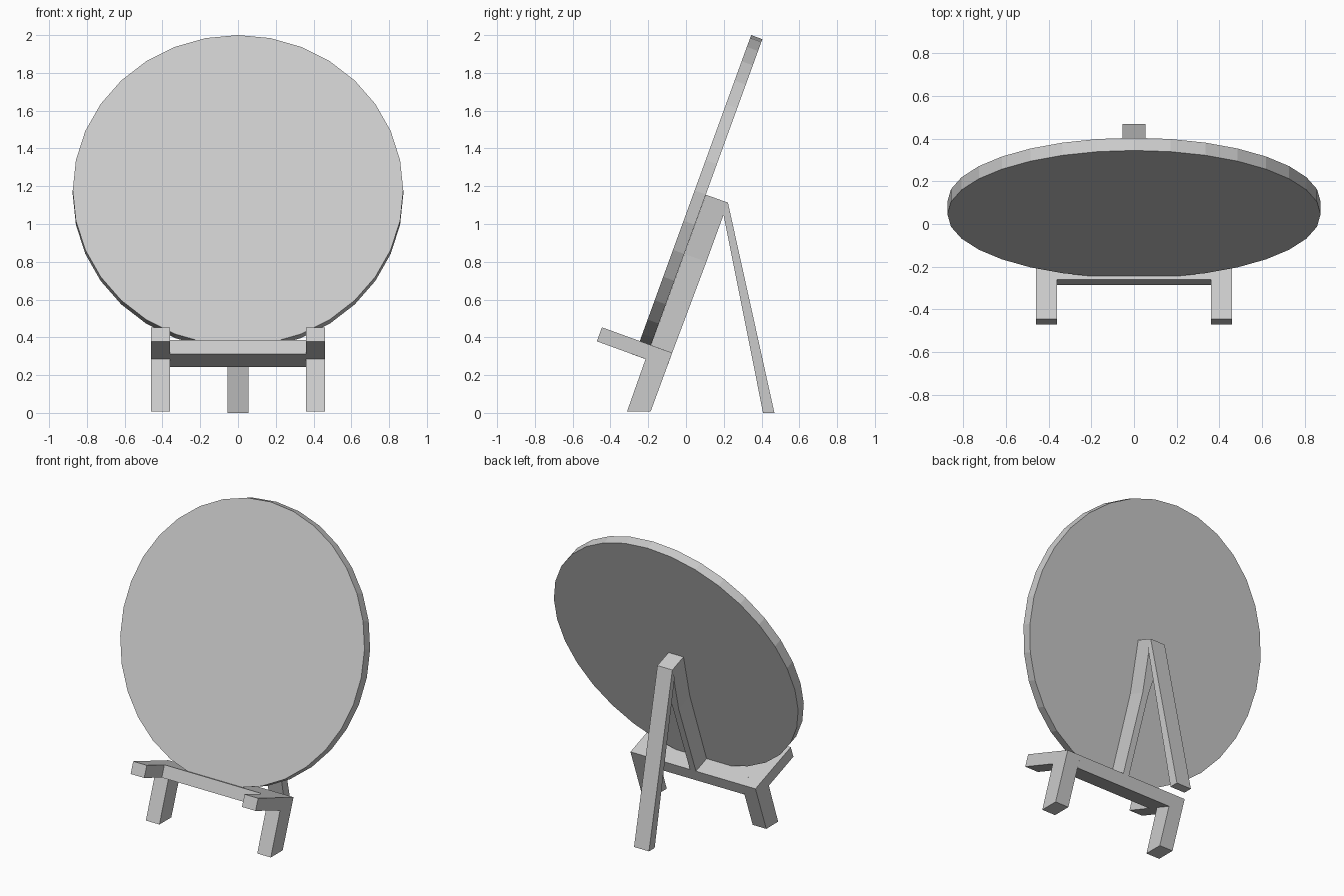
import bpy, bmesh
from math import sin, cos, radians
from mathutils import Matrix, Vector

if "Cube" in bpy.data.objects:
    bpy.data.objects.remove(bpy.data.objects["Cube"])

TILT = radians(20)
UP = Vector((0, sin(TILT), cos(TILT)))       # along the disc face
BACK = Vector((0, cos(TILT), -sin(TILT)))    # away from the disc face


def mesh_object(name, bm):
    bmesh.ops.recalc_face_normals(bm, faces=bm.faces[:])
    mesh = bpy.data.meshes.new(name)
    bm.to_mesh(mesh)
    bm.free()
    obj = bpy.data.objects.new(name, mesh)
    bpy.context.collection.objects.link(obj)
    return obj


def prism(name, profile, x0, x1):
    """Extrude a (y, z) side profile from x0 to x1."""
    bm = bmesh.new()
    face = bm.faces.new([bm.verts.new((x0, y, z)) for y, z in profile])
    ext = bmesh.ops.extrude_face_region(bm, geom=[face])
    verts = [v for v in ext["geom"] if isinstance(v, bmesh.types.BMVert)]
    bmesh.ops.translate(bm, verts=verts, vec=(x1 - x0, 0, 0))
    return mesh_object(name, bm)


def loft(name, sections):
    """Join four-cornered rings (front, back, half width) into a capped bar."""
    bm = bmesh.new()
    rings = []
    for (fy, fz), (by, bz), w in sections:
        rings.append([bm.verts.new(p) for p in
                      ((-w, fy, fz), (w, fy, fz), (w, by, bz), (-w, by, bz))])
    for a, b in zip(rings, rings[1:]):
        for i in range(4):
            j = (i + 1) % 4
            bm.faces.new((a[i], a[j], b[j], b[i]))
    bm.faces.new(rings[0])
    bm.faces.new(rings[-1])
    return mesh_object(name, bm)


# Leaning round panel
R, T = 0.875, 0.063
center = Vector((0, 0.345, 2.0)) - UP * R + BACK * T / 2
axes = Matrix((Vector((1, 0, 0)), UP, -BACK)).transposed().to_4x4()
bm = bmesh.new()
bmesh.ops.create_cone(bm, cap_ends=True, segments=32, radius1=R, radius2=R,
                      depth=T, matrix=Matrix.Translation(center) @ axes)
mesh_object("round_panel", bm)

# Front legs with forward prongs
leg = [(-0.445, 0.453), (-0.472, 0.379), (-0.214, 0.285), (-0.312, 0.008),
       (-0.187, 0.008), (-0.073, 0.318)]
for side, x in (("left", -0.46), ("right", 0.36)):
    prism("front_leg_" + side, leg, x, x + 0.1)

# Ledge between the legs
prism("ledge", [(-0.26, 0.386), (-0.287, 0.311), (-0.10, 0.243),
                (-0.073, 0.318)], -0.36, 0.36)

# Back post, narrowing below its head
loft("back_post", [((0.105, 1.155), (0.222, 1.113), 0.055),
                   ((-0.009, 0.842), (0.108, 0.80), 0.022),
                   ((-0.19, 0.345), (-0.073, 0.318), 0.022)])

# Rear prop leg
prism("rear_leg", [(0.222, 1.113), (0.19, 1.025), (0.20, 1.055),
                   (0.408, 0.002), (0.468, 0.0)][0:1] +
      [(0.198, 1.052), (0.408, 0.0), (0.468, 0.0)], -0.055, 0.055)
